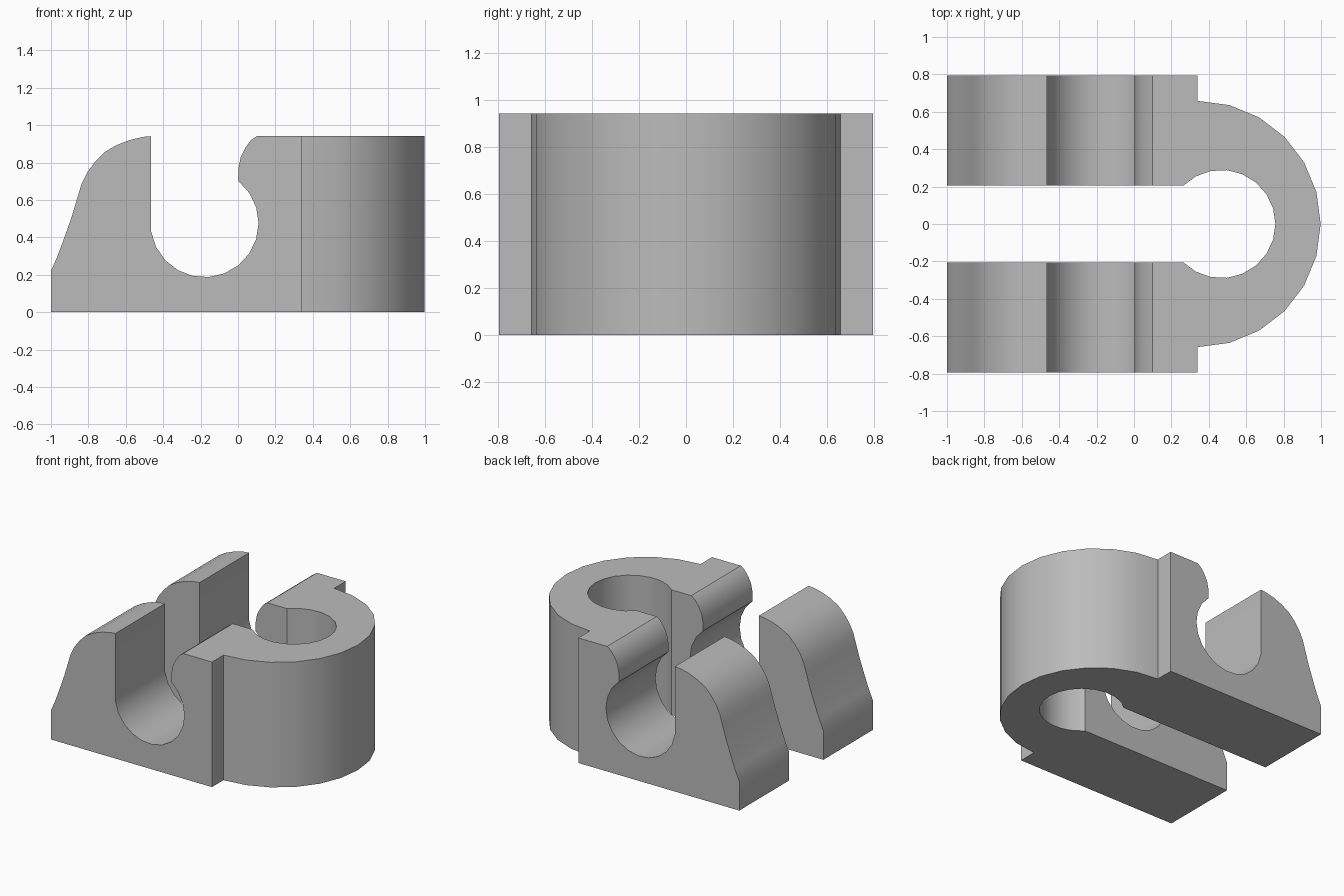
import bpy, bmesh, math

if "Cube" in bpy.data.objects:
    bpy.data.objects.remove(bpy.data.objects["Cube"])

HEIGHT = 0.941
BORE = 0.289          # radius shared by the cross bore and the upright bore

grey = bpy.data.materials.new("grey")
grey.diffuse_color = (0.5, 0.5, 0.5, 1)
grey.use_nodes = True
grey.node_tree.nodes["Principled BSDF"].inputs["Base Color"].default_value = grey.diffuse_color


def arc(cx, cy, r, start, end, steps):
    """Points along a circular arc, angles in degrees."""
    angles = [math.radians(start + (end - start) * i / steps) for i in range(steps + 1)]
    return [(cx + r * math.cos(a), cy + r * math.sin(a)) for a in angles]


def prism(name, outline, place, low, high):
    """Extrude a closed outline between two depths."""
    bm = bmesh.new()
    face = bm.faces.new([bm.verts.new(place(u, v, low)) for u, v in outline])
    top = bmesh.ops.extrude_face_region(bm, geom=[face])["geom"]
    shift = [b - a for a, b in zip(place(0, 0, low), place(0, 0, high))]
    bmesh.ops.translate(bm, vec=shift, verts=[g for g in top if isinstance(g, bmesh.types.BMVert)])
    bmesh.ops.recalc_face_normals(bm, faces=bm.faces)
    mesh = bpy.data.meshes.new(name)
    bm.to_mesh(mesh)
    bm.free()
    mesh.materials.append(grey)
    obj = bpy.data.objects.new(name, mesh)
    bpy.context.collection.objects.link(obj)
    return obj


# Side silhouette: sloped hump, round cross bore, hooked lip, flat collar
hump = [(-1, 0.22), (-0.965, 0.30), (-0.928, 0.40), (-0.89, 0.508), (-0.858, 0.615),
        (-0.837, 0.684), (-0.805, 0.749), (-0.762, 0.807), (-0.714, 0.856),
        (-0.65, 0.893), (-0.58, 0.92), (-0.51, 0.937), (-0.464, HEIGHT)]
cross_bore = arc(-0.179, 0.476, BORE, -171, -309, 8)
cross_bore = arc(-0.179, 0.476, BORE, 189, 411, 13)
lip = [(0.003, 0.77), (0.015, 0.83), (0.04, 0.88), (0.07, 0.92), (0.10, HEIGHT)]
side = [(-1, 0)] + hump + cross_bore + lip + [(1.2, HEIGHT), (1.2, 0)]
clip = prism("clip_body", side, lambda u, v, d: (u, d, v), -1, 1)

# Plan silhouette: two arms joined by a round collar with an upright bore
collar = arc(0.34, 0, 0.658, -90, 90, 12)
upright_bore = arc(0.467, 0, BORE, 134.8, -134.8, 16)
plan = ([(-1.2, -0.795), (0.34, -0.795)] + collar + [(0.34, 0.795), (-1.2, 0.795), (-1.2, 0.205)]
        + upright_bore + [(-1.2, -0.205)])
plan_cutter = prism("plan_cutter", plan, lambda u, v, d: (u, v, d), -0.2, 1.2)

# Keep only what both silhouettes share
cut = clip.modifiers.new("plan_cut", "BOOLEAN")
cut.operation = "INTERSECT"
cut.solver = "EXACT"
cut.object = plan_cutter
bpy.context.view_layer.objects.active = clip
clip.select_set(True)
bpy.ops.object.modifier_apply(modifier="plan_cut")
bpy.data.objects.remove(plan_cutter)

# Smooth the curves, keep the corners crisp
bpy.ops.object.shade_smooth_by_angle(angle=math.radians(30))
